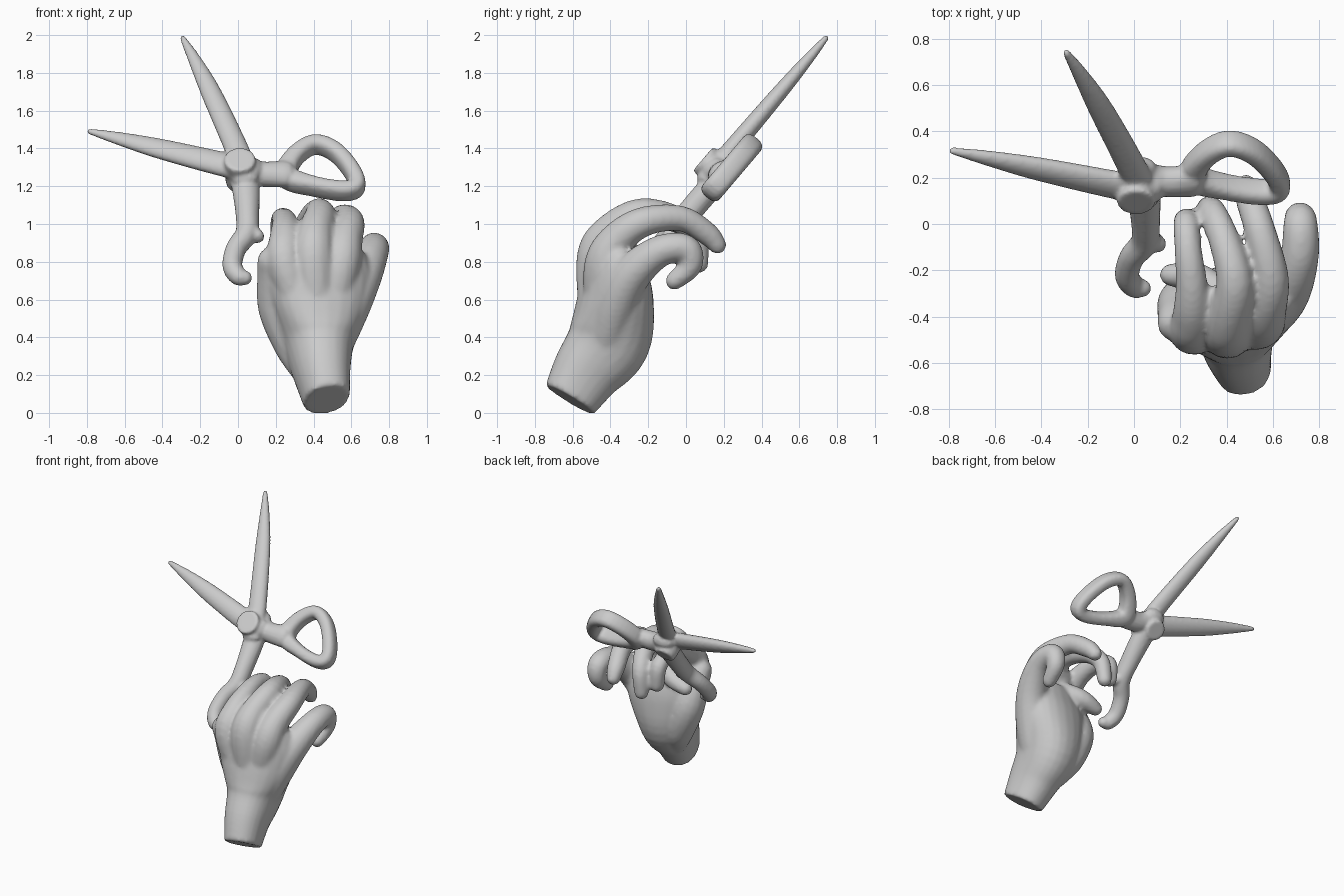
import bpy, bmesh, math
from mathutils import Vector

cube = bpy.data.objects.get("Cube")
if cube:
    bpy.data.objects.remove(cube)

grey = bpy.data.materials.new("plaster_grey")
grey.use_nodes = True
COLOUR = (0.6, 0.6, 0.6, 1)
grey.diffuse_color = COLOUR
grey.node_tree.nodes["Principled BSDF"].inputs["Base Color"].default_value = COLOUR

X = Vector((1, 0, 0))
PALM_SIDE = Vector((1, .22, 0)).normalized()   # the palm turns a little inward
SLOPE = 0.85                                   # lean of the scissors plane
NORMAL = Vector((0, -1, SLOPE)).normalized()


def catmull(pts, closed, steps=5):
    """Smooth a list of vectors, including their extra size values."""
    n, out = len(pts), []
    get = (lambda i: pts[i % n]) if closed else (lambda i: pts[max(0, min(n - 1, i))])
    for i in range(n if closed else n - 1):
        a, b, c, d = (get(i + j) for j in (-1, 0, 1, 2))
        for s in range(steps):
            t = s / steps
            out.append(b + ((c - a) * t + (2 * a - 5 * b + 4 * c - d) * t ** 2
                            + (3 * b - a - 3 * c + d) * t ** 3) / 2)
    return out if closed else out + [pts[-1]]


def dome(station, sign):
    """Shrinking stations that round off one end."""
    c, tan, a, b = station
    r = min(a, b)
    return [(c + tan * sign * r * math.sin(q), tan, a * math.cos(q), b * math.cos(q))
            for q in (0.5, 1.0, 1.4)]


def sweep(bm, rows, normal, closed=False, round_ends=(True, True), power=1.0, sides=16):
    """Sweep an oval along rows of (x, y, z, size along normal, size across)."""
    path = catmull([Vector(r) for r in rows], closed)
    n = len(path)
    stations = []
    for i, p in enumerate(path):
        nxt = path[(i + 1) % n] if closed else path[min(i + 1, n - 1)]
        prv = path[i - 1] if closed else path[max(i - 1, 0)]
        tan = (Vector(nxt[:3]) - Vector(prv[:3])).normalized()
        stations.append((Vector(p[:3]), tan, p[3], p[4]))
    if not closed and round_ends[0]:
        stations = dome(stations[0], -1)[::-1] + stations
    if not closed and round_ends[1]:
        stations += dome(stations[-1], 1)
    rings = []
    for c, tan, a, b in stations:
        u = (normal - tan * normal.dot(tan)).normalized()
        v = tan.cross(u)
        ring = []
        for k in range(sides):
            q = 2 * math.pi * k / sides
            cs, sn = math.cos(q), math.sin(q)
            ring.append(bm.verts.new(c + u * a * math.copysign(abs(cs) ** power, cs)
                                     + v * b * math.copysign(abs(sn) ** power, sn)))
        rings.append(ring)
    m = len(rings)
    for i in range(m if closed else m - 1):
        r, s = rings[i], rings[(i + 1) % m]
        for k in range(sides):
            j = (k + 1) % sides
            bm.faces.new((r[k], r[j], s[j], s[k]))
    if not closed:
        bm.faces.new(rings[0][::-1])
        bm.faces.new(rings[-1])


def finish(name, bm, voxel, smooth):
    """Fuse the overlapping sweeps into one smooth skin."""
    bmesh.ops.recalc_face_normals(bm, faces=bm.faces)
    mesh = bpy.data.meshes.new(name)
    bm.to_mesh(mesh)
    bm.free()
    mesh.materials.append(grey)
    mesh.shade_smooth()
    obj = bpy.data.objects.new(name, mesh)
    bpy.context.collection.objects.link(obj)
    rm = obj.modifiers.new("fuse", "REMESH")
    rm.mode, rm.voxel_size, rm.use_smooth_shade = "VOXEL", voxel, True
    sm = obj.modifiers.new("soften", "SMOOTH")
    sm.factor, sm.iterations = 0.5, smooth


# Hand: palm with wrist, then the fingers, fused into one skin
hand = bmesh.new()
sweep(hand, [(.47, -.615, .07, .122, .15), (.445, -.525, .22, .15, .185),
             (.43, -.41, .38, .19, .22), (.43, -.375, .58, .26, .2),
             (.43, -.375, .74, .28, .165), (.43, -.37, .88, .23, .12),
             (.44, -.31, .96, .16, .06)], PALM_SIDE,
      round_ends=(False, True), power=.9, sides=24)
# each finger starts as a long bone inside the back of the hand
FINGERS = {
    "thumb_base": [(.345, -.39, .24, .08), (.30, -.34, .36, .11), (.22, -.34, .56, .115),
                   (.19, -.40, .74, .09), (.18, -.43, .80, .08)],
    "thumb_tip": [(.38, -.30, .84, .065), (.27, -.23, .79, .065), (.16, -.22, .75, .05)],
    "index": [(.34, -.46, .5, .08), (.25, -.47, .79, .095), (.25, -.40, .92, .085),
              (.25, -.27, 1.0, .07), (.235, -.12, 1.025, .06), (.225, .0, .98, .056),
              (.23, .015, .85, .052)],
    "middle": [(.42, -.47, .55, .1), (.40, -.47, .82, .11), (.41, -.41, .95, .095),
               (.435, -.25, 1.055, .08), (.39, -.07, 1.035, .068), (.34, .05, .94, .06),
               (.32, .07, .79, .05)],
    "ring": [(.49, -.44, .55, .1), (.54, -.43, .78, .11), (.565, -.37, .91, .095),
             (.59, -.23, 1.01, .08), (.545, -.03, 1.03, .068), (.50, .11, .95, .062),
             (.485, .165, .89, .05)],
    "little": [(.49, -.44, .32, .1), (.58, -.38, .55, .115), (.66, -.29, .73, .105),
               (.715, -.14, .855, .085), (.72, .0, .87, .075), (.715, .025, .78, .062),
               (.70, -.06, .70, .05)],
}
for rows in FINGERS.values():
    sweep(hand, [r + (r[3],) for r in rows], X)
finish("hand", hand, 0.014, 6)


def flat(rows, y0):
    """Place rows of (x, z, half width, half depth) on the leaning plane."""
    return [(x, y0 + SLOPE * (z - 1.33), z, t, w) for x, z, w, t in rows]


# Scissors: upright blade carrying the lower open handle
scissors = bmesh.new()
sweep(scissors, flat([(.04, 1.24, .07, .05), (0, 1.38, .065, .05), (-.14, 1.69, .055, .042),
                      (-.23, 1.87, .035, .03), (-.293, 1.985, .016, .016)], .185), NORMAL)
sweep(scissors, flat([(.02, 1.32, .08, .055), (.04, 1.2, .075, .065), (.05, 1.05, .063, .065),
                      (.045, .95, .06, .06), (-.01, .87, .055, .055), (-.03, .78, .053, .055),
                      (0, .725, .05, .05), (.035, .715, .04, .04)], .245), NORMAL)
sweep(scissors, flat([(.05, .97, .055, .055), (.105, .935, .035, .04)], .25), NORMAL)

# Sideways blade carrying the closed finger ring
sweep(scissors, flat([(.08, 1.29, .07, .05), (-.05, 1.31, .075, .05), (-.4, 1.395, .062, .042),
                      (-.62, 1.45, .04, .03), (-.785, 1.49, .016, .016)], .18), NORMAL)
sweep(scissors, flat([(0, 1.30, .085, .055), (.12, 1.265, .07, .065), (.25, 1.265, .08, .06)],
                     .24), NORMAL)
sweep(scissors, flat([(.26, 1.25, .06, .06), (.295, 1.35, .05, .06), (.40, 1.42, .045, .06),
                      (.51, 1.385, .045, .06), (.60, 1.285, .045, .06), (.63, 1.20, .045, .06),
                      (.56, 1.175, .045, .06), (.40, 1.20, .045, .06)], .27), NORMAL,
      closed=True, power=.75)

# Pivot bolt, standing proud on both faces
centre = Vector((.01, .155, 1.29))
sweep(scissors, [(*(centre + NORMAL * s), r, r) for s, r in
                 ((-.12, .055), (-.1, .075), (.06, .085), (.085, .075))], X,
      round_ends=(False, False))
finish("scissors", scissors, 0.011, 3)
